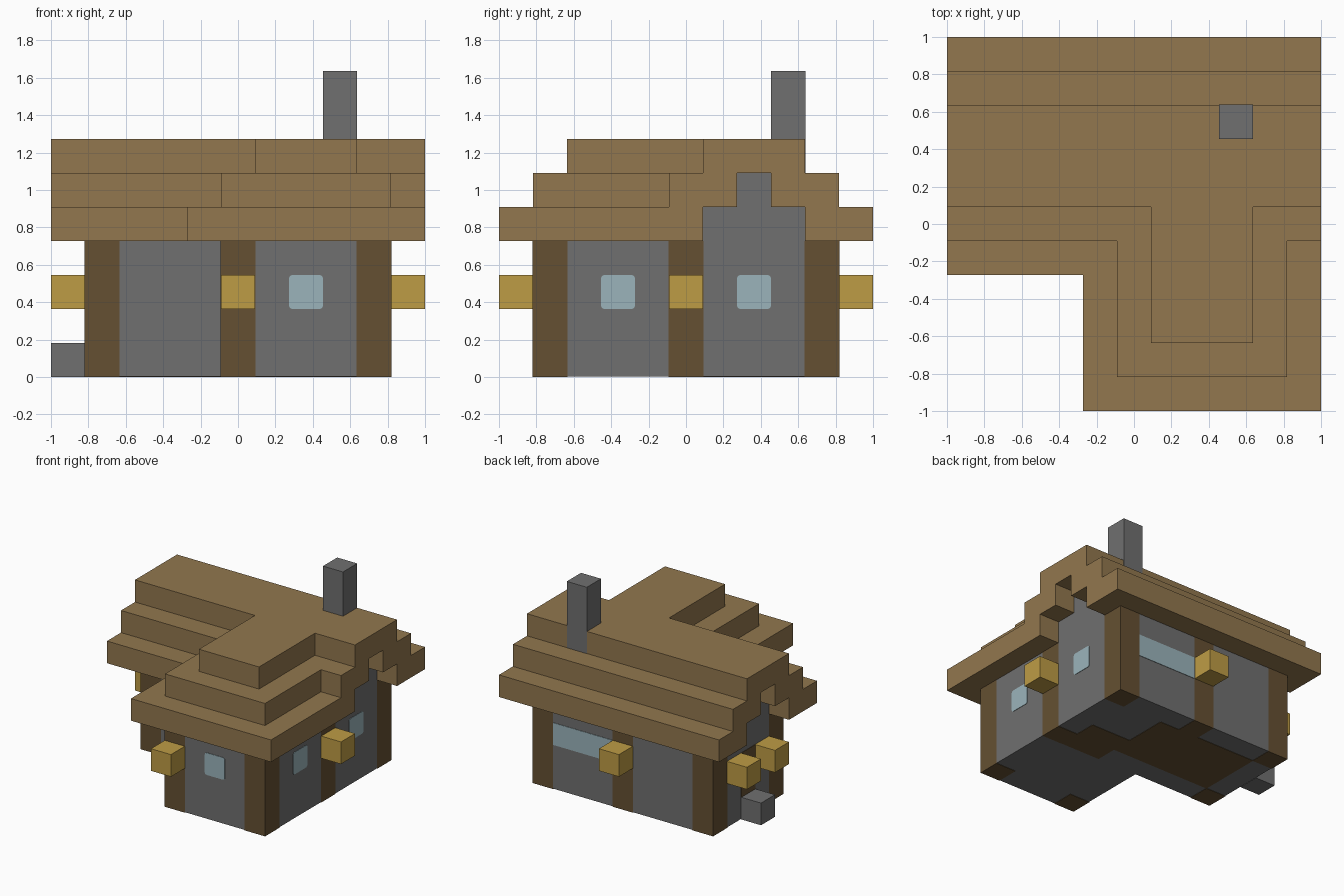
import bpy, bmesh, math

U = 2 / 11  # one building block; all parts are laid out in blocks

cube = bpy.data.objects.get("Cube")
if cube:
    bpy.data.objects.remove(cube, do_unlink=True)


def material(name, rgb):
    lin = [((c / 255 + 0.055) / 1.055) ** 2.4 for c in rgb] + [1]
    mat = bpy.data.materials.new(name)
    mat.use_nodes = True
    mat.diffuse_color = lin
    node = mat.node_tree.nodes["Principled BSDF"]
    node.inputs["Base Color"].default_value = lin
    node.inputs["Roughness"].default_value = 0.9
    return mat


PLANK = material("roof planks", (146, 119, 78))
LOG = material("dark timber", (101, 80, 50))
STONE = material("grey stone", (112, 112, 112))
LAMP = material("lantern gold", (190, 156, 69))
GLASS = material("pale glass", (155, 180, 187))


def prism(name, outline, axis, start, end, mat):
    """Extrude a 2D outline, in blocks, along an axis (0=x, 1=y, 2=z)."""
    def place(p):
        c = list(p)
        c.insert(axis, start)
        return (c[0] * U - 1, c[1] * U - 1, c[2] * U)

    bm = bmesh.new()
    face = bm.faces.new([bm.verts.new(place(p)) for p in outline])
    moved = bmesh.ops.extrude_face_region(bm, geom=[face])["geom"]
    shift = [0, 0, 0]
    shift[axis] = (end - start) * U
    bmesh.ops.translate(bm, vec=shift, verts=[v for v in moved if isinstance(v, bmesh.types.BMVert)])
    bmesh.ops.recalc_face_normals(bm, faces=bm.faces)
    mesh = bpy.data.meshes.new(name)
    bm.to_mesh(mesh)
    bm.free()
    mesh.materials.append(mat)
    obj = bpy.data.objects.new(name, mesh)
    bpy.context.collection.objects.link(obj)
    return obj


def box(name, x, y, z, mat):
    (a, b), (c, d) = x, y
    return prism(name, [(a, c), (b, c), (b, d), (a, d)], 2, z[0], z[1], mat)


def window(name, axis, wall, along, width=1, radius=0.1):
    """Thin pane with rounded corners, centred on the face of a wall."""
    pts = []
    corners = [(along + width - radius, 3 - radius), (along + radius, 3 - radius),
               (along + radius, 2 + radius), (along + width - radius, 2 + radius)]
    for q, (cx, cz) in enumerate(corners):
        for s in range(4):
            t = math.radians(90 * q + 30 * s)
            pts.append((cx + radius * math.cos(t), cz + radius * math.sin(t)))
    prism(name, pts, axis, wall - 0.02, wall + 0.02, GLASS)


# Stone walls on an L-shaped plan
plan = [(1, 5), (5, 5), (5, 1), (10, 1), (10, 10), (1, 10)]
prism("stone_walls", plan, 2, 0.015, 4, STONE)
gable = [(6, 4), (9, 4), (9, 5), (8, 5), (8, 6), (7, 6), (7, 5), (6, 5)]
prism("gable_walls", gable, 0, 1, 10, STONE)

# Timber posts at the corners and wall middles
E = 0.012
for n, (i, j) in enumerate([(1, 5), (1, 9), (5, 1), (9, 1), (9, 5), (9, 9), (5, 9)]):
    box(f"timber_post_{n + 1}", (i - E, i + 1 + E), (j - E, j + 1 + E), (0, 4), LOG)

# Plank floor, leaving the hearth corner in stone
floor = [(2, 6), (7, 6), (7, 5), (9, 5), (9, 7), (7, 7), (7, 9), (2, 9)]
prism("plank_floor", floor, 2, 0, 0.1, LOG)

# Main roof: stepped on both slopes, open under the gable overhangs
half = [(4, 4), (4, 5), (5, 5), (5, 6), (6, 6), (6, 7)]
under = [(7, 6), (7, 5), (6, 5), (6, 4)]
mirror = lambda pts: [(15 - y, z) for y, z in reversed(pts)]
prism("main_roof", half + mirror(half) + mirror(under) + under, 0, 0, 11, PLANK)

# Hipped roof over the front wing
for s in range(3):
    box(f"wing_roof_step_{s + 1}", (4 + s, 11 - s), (s, 4 + s), (4 + s, 5 + s), PLANK)

# Chimney
box("chimney", (8, 9), (8, 9 + E), (6, 9), STONE)

# Windows
window("front_window", 1, 1, 7)
window("left_window_front", 0, 10, 3)
window("left_window_back", 0, 10, 7)
window("wing_side_window", 0, 5, 3)
window("back_window", 1, 10, 6 + E, 3 - 2 * E, 0.02)

# Entrance on the right end: door and step
box("door", (1 - 0.02, 1.1), (7, 8), (1, 3), LOG)
box("door_step", (0, 1), (7, 8), (0, 1), STONE)

# Lanterns
for n, (i, j) in enumerate([(5, 0), (10, 5), (5, 10), (0, 6), (0, 8)]):
    box(f"lantern_{n + 1}", (i, i + 1), (j, j + 1), (2, 3), LAMP)
